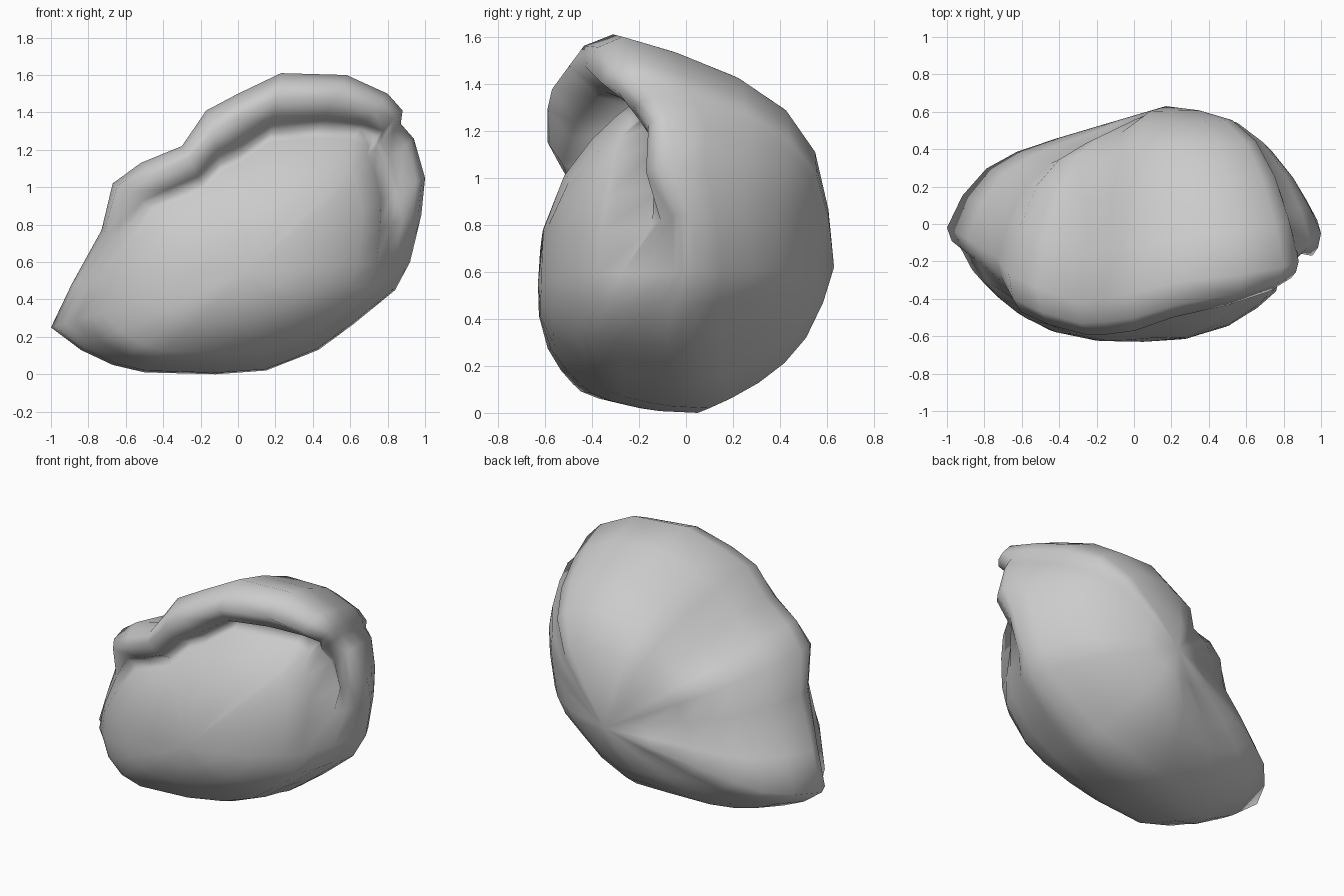
import bpy
import bmesh
from mathutils import Vector

old = bpy.data.objects.get("Cube")
if old:
    bpy.data.objects.remove(old, do_unlink=True)

# Widest contour of the shell, clockwise from the pointed tip: x, y, z
RIM = [
    (-1, -.02, .25), (-.89, -.08, .48), (-.73, -.18, .77), (-.67, -.27, 1.02),
    (-.52, -.34, 1.13), (-.3, -.42, 1.22), (-.17, -.4, 1.41), (0, -.37, 1.5),
    (.23, -.31, 1.61), (.58, -.27, 1.6), (.8, -.23, 1.5), (.88, -.2, 1.41),
    (.87, -.13, 1.34), (.94, -.08, 1.26), (1, -.05, 1.05), (.98, .02, .85),
    (.92, .05, .6), (.84, .03, .45), (.62, .04, .27), (.43, .06, .13),
    (.15, .1, .02), (-.12, .05, 0), (-.5, -.05, .01), (-.67, -.08, .05),
    (-.84, -.06, .13),
]

# Folded lip on each spoke: lip scale, lip y, groove scale, groove dip
FOLD = [
    (.93, -.13, .8, 0), (.94, -.2, .82, 0), (.94, -.33, .8, 0),
    (.91, -.47, .74, 0), (.88, -.54, .7, 0), (.9, -.59, .7, 0),
    (.86, -.59, .67, 0), (.87, -.57, .66, 0), (.87, -.5, .7, 0),
    (.88, -.43, .73, 0), (.9, -.36, .8, 0), (.95, -.29, .84, 0),
    (.95, -.22, .84, .05), (.95, -.16, .82, .12), (.95, -.17, .81, .18),
    (.95, -.06, .82, .16), (.95, -.05, .85, .05), (.95, -.12, .88, 0),
    (.95, -.14, .85, 0), (.95, -.13, .85, 0), (.96, -.14, .85, 0),
    (.96, -.2, .85, 0), (.95, -.27, .85, 0), (.95, -.25, .84, 0),
    (.94, -.2, .82, 0),
]

BACK = Vector((.17, .63, .62))     # rearmost point of the shell


def belly(x, z):
    """Depth of the swollen belly, whose middle line climbs along x."""
    rise = z - .52 - .22 * x
    half = .72 if rise > 0 else .5
    return -.63 + .37 * (abs(rise) / half) ** 2.6 + .58 * abs(x) ** 2.8


FRONT = Vector((.05, belly(.05, .55), .55))


def toward(pole, point, scale, y):
    """Slide a rim point toward a pole in x and z, at the given depth."""
    spot = pole.lerp(point, scale)
    spot.y = y
    return spot


def on_belly(point, scale, dip=0):
    spot = FRONT.lerp(point, scale)
    spot.y = belly(spot.x, spot.z) + dip
    return spot


def clamp(value):
    return max(0, min(1, value))


def spoke(rim, fold):
    """Points from the back of the shell over the lip to the belly."""
    point = Vector(rim)
    lip_scale, lip_y, groove_scale, dip = fold
    points = []

    # domed back: full at the top, a shoulder near the tip, flatter elsewhere
    top = clamp((point.z - .9) * 2)
    left = clamp((-point.x - .2) * 2.5) * (1 - top)
    slope = .33 - .23 * top + .2 * left
    power = 3.5 + top + 5.5 * left
    for r in (.25, .5, .68, .82, .93):
        drop = slope * r + (1 - slope) * r ** power
        points.append(toward(BACK, point, r, BACK.y + (point.y - BACK.y) * drop))

    # rim and lip, with one point rounding the lip
    points.append(point)
    round_scale = 1 - (1 - lip_scale) * .35
    points.append(toward(FRONT, point, round_scale, point.y + (lip_y - point.y) * .65))
    points.append(toward(FRONT, point, lip_scale, lip_y))

    # groove: undercut below an overhanging lip, rounded where there is none
    groove = on_belly(point, groove_scale, dip)
    across, deep = (.7, .45) if lip_y < groove.y else (.45, .58)
    under = lip_scale + (groove_scale - lip_scale) * across
    points.append(toward(FRONT, point, under, lip_y + (groove.y - lip_y) * deep))
    points.append(groove)

    # swollen belly
    for r in (.93, .8, .6, .3):
        points.append(on_belly(point, groove_scale * r))
    return points


# Shell: neighbouring spokes joined by faces, closed by a fan at each pole
bm = bmesh.new()
spokes = [[bm.verts.new(p) for p in spoke(r, f)] for r, f in zip(RIM, FOLD)]
back_pole = bm.verts.new(BACK)
front_pole = bm.verts.new(FRONT)
for i, here in enumerate(spokes):
    following = spokes[(i + 1) % len(spokes)]
    bm.faces.new((back_pole, here[0], following[0]))
    bm.faces.new((front_pole, following[-1], here[-1]))
    for j in range(len(here) - 1):
        bm.faces.new((here[j], here[j + 1], following[j + 1], following[j]))
bmesh.ops.recalc_face_normals(bm, faces=bm.faces)
for face in bm.faces:
    face.smooth = True

mesh = bpy.data.meshes.new("folded_shell")
bm.to_mesh(mesh)
bm.free()
shell = bpy.data.objects.new("folded_shell", mesh)
bpy.context.collection.objects.link(shell)

# Plain grey material
grey = bpy.data.materials.new("plain_grey")
grey.use_nodes = True
colour = (.6, .6, .6, 1)
grey.diffuse_color = colour
for node in grey.node_tree.nodes:
    if node.type == "BSDF_PRINCIPLED":
        node.inputs["Base Color"].default_value = colour
mesh.materials.append(grey)
